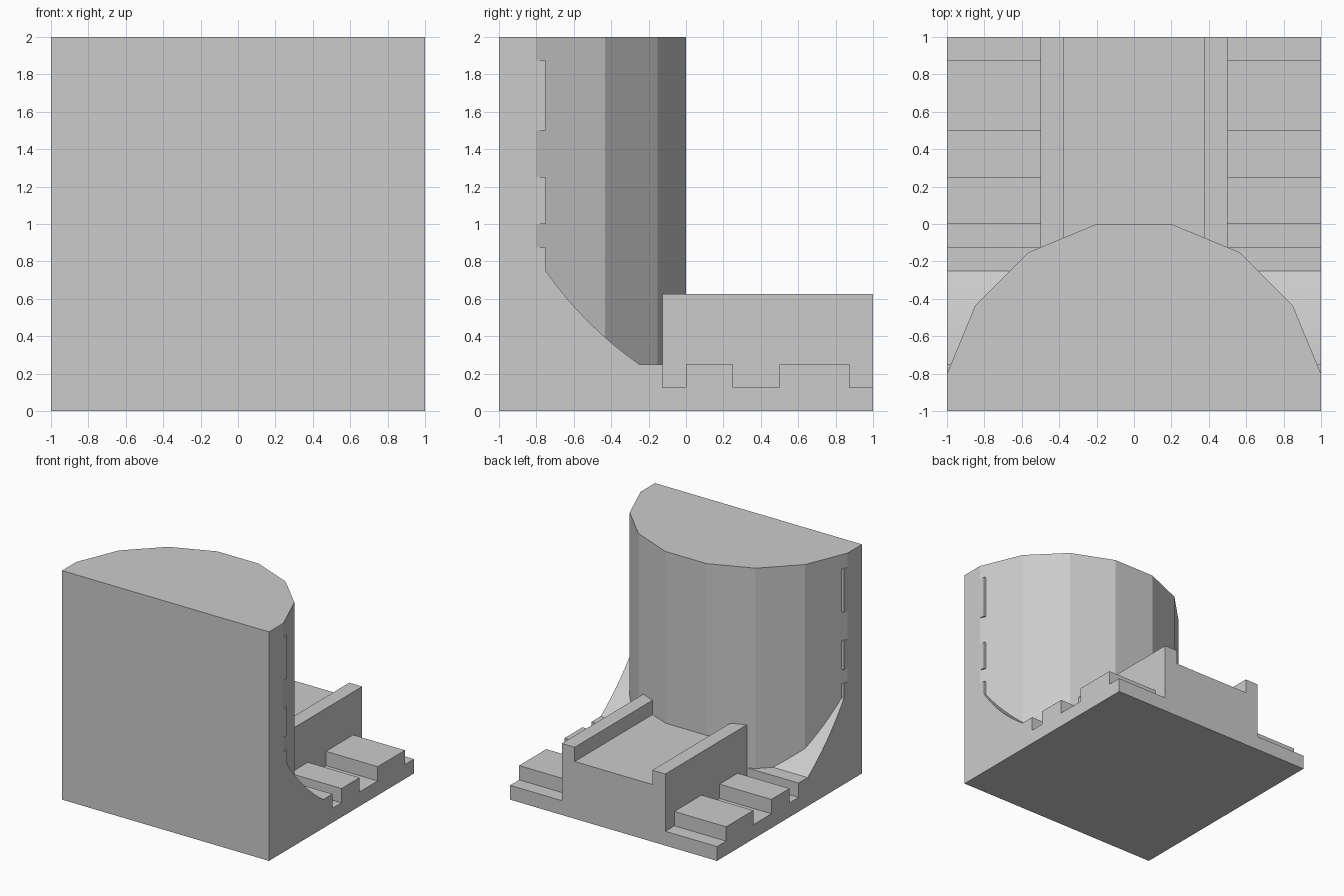
import bpy, bmesh, math

if "Cube" in bpy.data.objects:
    bpy.data.objects.remove(bpy.data.objects["Cube"])


def prism(name, pts, lift, offset):
    """Extrude a flat polygon of 3D points along a vector."""
    bm = bmesh.new()
    face = bm.faces.new([bm.verts.new(p) for p in pts])
    new = bmesh.ops.extrude_face_region(bm, geom=[face])["geom"]
    bmesh.ops.translate(bm, vec=lift, verts=[v for v in new if isinstance(v, bmesh.types.BMVert)])
    bmesh.ops.translate(bm, vec=offset, verts=bm.verts)
    bmesh.ops.recalc_face_normals(bm, faces=bm.faces)
    me = bpy.data.meshes.new(name)
    bm.to_mesh(me)
    bm.free()
    ob = bpy.data.objects.new(name, me)
    bpy.context.collection.objects.link(ob)
    return ob


# Notched floor, curved fillet and notched wall: the wall is the floor swapped across the diagonal
floor = [(.75, .25), (.875, .25), (.875, .125), (1, .125), (1, .25), (1.25, .25), (1.25, .125),
         (1.5, .125), (1.5, .25), (1.875, .25), (1.875, .125), (2, .125)]
wall = [(z, u) for u, z in floor]
fillet = []
for i in range(1, 8):
    t = i / 8
    a, b, c = (1 - t) ** 2, 2 * t * (1 - t), t * t
    fillet.append((a * .75 + b * .456 + c * .25, a * .25 + b * .456 + c * .75))
profile = [(0, 0), (2, 0)] + floor[::-1] + fillet + wall + [(0, 2)]
body = prism("notched_ramp", [(-1, u - 1, z) for u, z in profile], (2, 0, 0), (0, 0, 0))

# Half of a 16-sided column against the front plane
r = 1 / math.cos(math.pi / 16)
arc = [(r * math.sin(a), r * math.cos(a) - 1, 0)
       for a in (math.radians(11.25 + 22.5 * k) for k in range(-4, 4))]
column = prism("half_column", [(-1, -1, 0)] + arc + [(1, -1, 0)], (0, 0, 2), (0, 0, 0))

# Central channel with raised rails, starting inside the column
half = [(.5, 0), (.5, .625), (.375, .625), (.375, .5)]
section = half + [(-x, z) for x, z in half[::-1]]
channel = prism("railed_channel", [(x, -.5, z) for x, z in section], (0, 1.5, 0), (0, 0, 0))

# Join the parts into one clean solid
for part in (column, channel):
    mod = body.modifiers.new("join", "BOOLEAN")
    mod.operation, mod.solver, mod.object = "UNION", "EXACT", part
bpy.context.view_layer.update()
joined = bpy.data.meshes.new_from_object(body.evaluated_get(bpy.context.evaluated_depsgraph_get()))
body.modifiers.clear()
body.data = joined
for part in (column, channel):
    bpy.data.objects.remove(part)

bm = bmesh.new()
bm.from_mesh(joined)
bmesh.ops.remove_doubles(bm, verts=bm.verts, dist=1e-5)
bmesh.ops.dissolve_limit(bm, angle_limit=math.radians(.5), verts=bm.verts, edges=bm.edges)
bm.to_mesh(joined)
bm.free()

# Smooth the fillet only; column facets stay flat
bpy.context.view_layer.objects.active = body
body.select_set(True)
bpy.ops.object.shade_smooth_by_angle(angle=math.radians(10))
